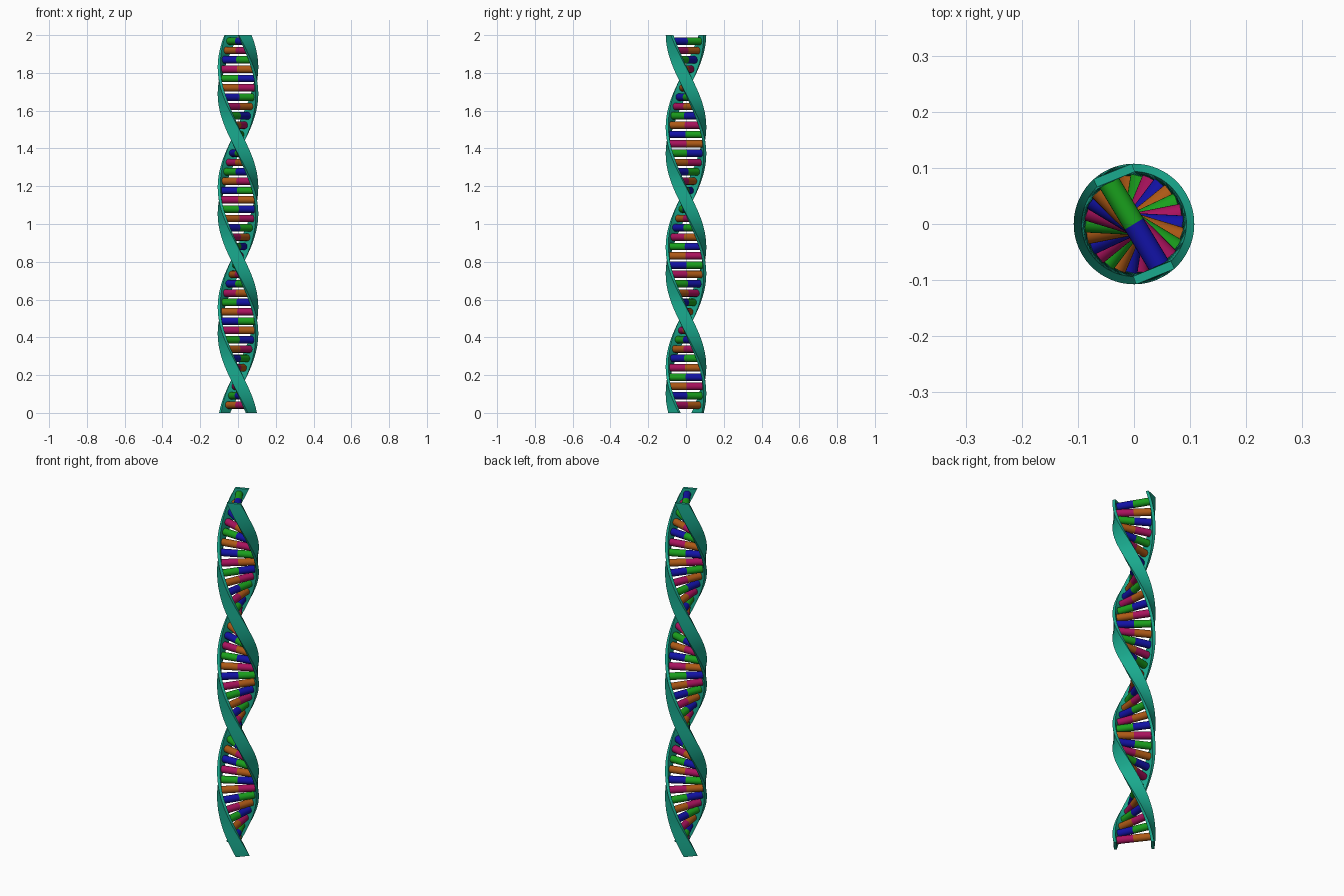
import bpy, bmesh, math
from mathutils import Matrix, Vector

if "Cube" in bpy.data.objects:
    bpy.data.objects.remove(bpy.data.objects["Cube"])

HEIGHT = 2.0
TOP_ANGLE = 112.0        # heading of strand A at the top, degrees
TWIST = 567.0            # total twist over the height, degrees
R_IN, R_OUT, HALF_W = 0.086, 0.101, 0.0365
STEPS = 180
RUNGS, RUNG_R, RUNG_LEN = 40, 0.0195, 0.089


def angle_at(z):
    return math.radians(TOP_ANGLE + TWIST * (HEIGHT - z) / HEIGHT)


def material(name, rgb):
    m = bpy.data.materials.new(name)
    m.diffuse_color = (*rgb, 1)
    m.use_nodes = True
    m.node_tree.nodes["Principled BSDF"].inputs["Base Color"].default_value = m.diffuse_color
    return m


def finish(name, bm, mat):
    bmesh.ops.recalc_face_normals(bm, faces=bm.faces)
    me = bpy.data.meshes.new(name)
    bm.to_mesh(me)
    bm.free()
    me.materials.append(mat)
    ob = bpy.data.objects.new(name, me)
    bpy.context.collection.objects.link(ob)
    bpy.ops.object.select_all(action='DESELECT')
    ob.select_set(True)
    bpy.context.view_layer.objects.active = ob
    bpy.ops.object.shade_smooth_by_angle(angle=math.radians(35))
    return ob


# Twisted ribbon strands: a flat bar section swept upward while turning
def strand(name, offset, mat):
    bm = bmesh.new()
    section = [(R_IN, -HALF_W), (R_OUT, -HALF_W), (R_OUT, HALF_W), (R_IN, HALF_W)]
    rings = []
    for i in range(STEPS + 1):
        z = HEIGHT * i / STEPS
        rot = Matrix.Rotation(angle_at(z) + offset, 3, 'Z')
        rings.append([bm.verts.new(rot @ Vector((x, y, z))) for x, y in section])
    for a, b in zip(rings, rings[1:]):
        for k in range(4):
            n = (k + 1) % 4
            bm.faces.new((a[k], a[n], b[n], b[k]))
    bm.faces.new(rings[0])
    bm.faces.new(rings[-1])
    finish(name, bm, mat)


teal = material("teal", (0.01, 0.40, 0.27))
strand("strand_a", 0, teal)
strand("strand_b", math.pi, teal)

# Base pairs: each rung is two half rods meeting on the axis
colours = {
    "green": (0.01, 0.35, 0.012),
    "orange": (0.42, 0.10, 0.008),
    "blue": (0.006, 0.006, 0.38),
    "magenta": (0.40, 0.006, 0.11),
}
pairs = [("green", "blue"), ("orange", "magenta"),
         ("blue", "green"), ("magenta", "orange")]
half_rods = {c: bmesh.new() for c in colours}
for i in range(RUNGS):
    z = 1.968 - i * 0.0494
    for side, colour in enumerate(pairs[i % 4]):
        m = (Matrix.Translation((0, 0, z))
             @ Matrix.Rotation(angle_at(z) + side * math.pi, 4, 'Z')
             @ Matrix.Translation((RUNG_LEN / 2, 0, 0))
             @ Matrix.Rotation(math.pi / 2, 4, 'Y'))
        bmesh.ops.create_cone(half_rods[colour], cap_ends=True, segments=24,
                              radius1=RUNG_R, radius2=RUNG_R, depth=RUNG_LEN, matrix=m)
for colour, bm in half_rods.items():
    finish(colour + "_half_rungs", bm, material(colour, colours[colour]))
